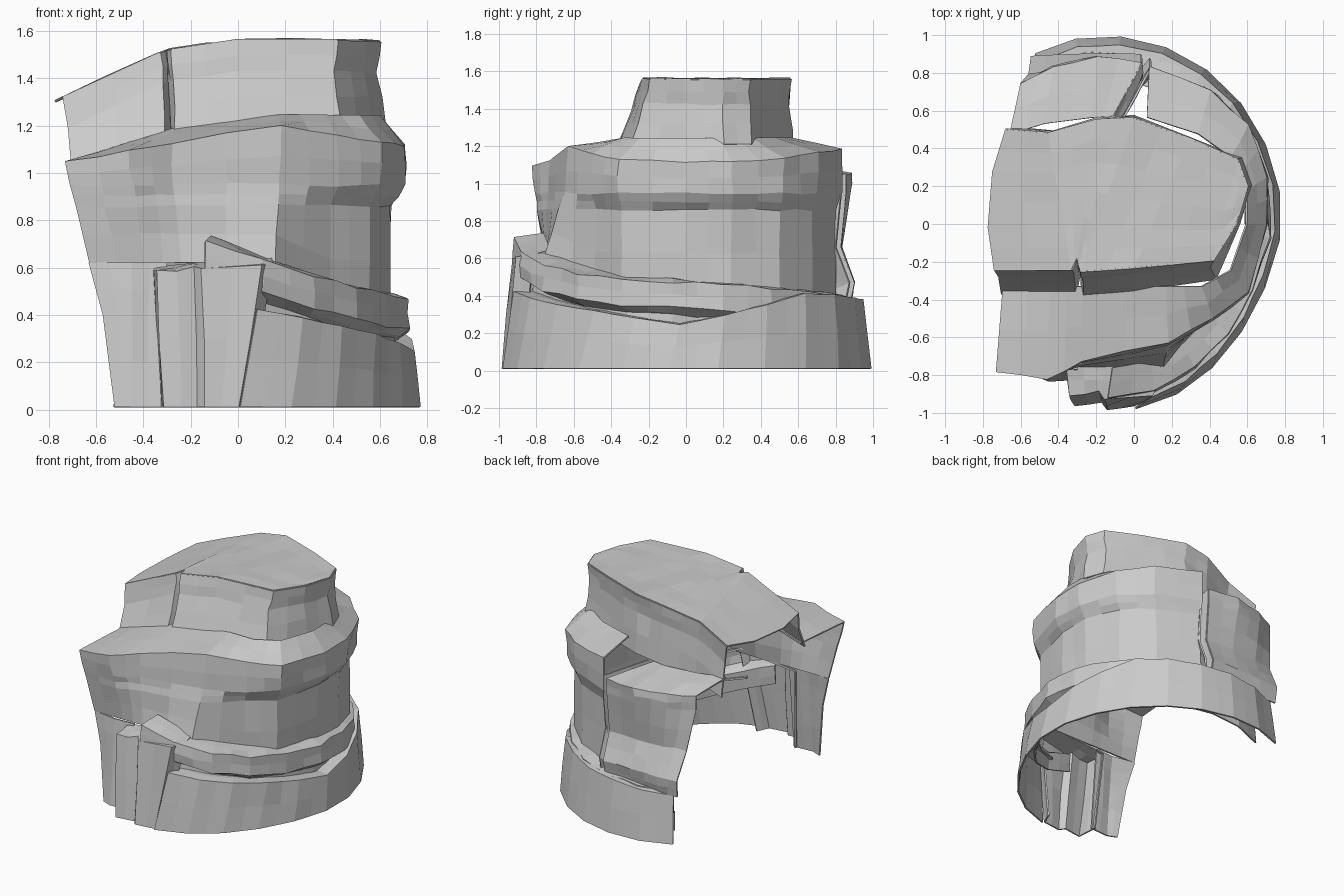
import bpy, bmesh, random
from math import sin, cos, radians
from mathutils import Vector

random.seed(4)
if "Cube" in bpy.data.objects:
    bpy.data.objects.remove(bpy.data.objects["Cube"], do_unlink=True)

stone = bpy.data.materials.new("pale grey stone")
stone.use_nodes = True
stone.diffuse_color = (0.6, 0.6, 0.6, 1)
stone.node_tree.nodes["Principled BSDF"].inputs["Base Color"].default_value = stone.diffuse_color


def moved(row, scale=1.0, dz=0.0):
    """Copy a row of points, scaled about the upright axis and raised."""
    return [(x * scale, y * scale, z + dz) for x, y, z in row]


def mix(a, b, t):
    return a + (b - a) * t


def sweep(start, end, count, scale, height):
    """Oval arc round the right side; height is a function of the angle."""
    row = []
    for i in range(count):
        angle = mix(start, end, i / (count - 1))
        a = radians(angle)
        flat = 0.06 * max(0, -sin(2 * a))
        row.append((((0.93 - flat) * cos(a) - 0.15) * scale, 0.99 * sin(a) * scale, height(angle)))
    return row


def loft(name, rows, rough=0.007, thick=0.012):
    """Thin rock sheet through rows of points, with slightly uneven facets."""
    bm = bmesh.new()
    grid = [[bm.verts.new(p) for p in row] for row in rows]
    for a, b in zip(grid, grid[1:]):
        for i in range(len(a) - 1):
            bm.faces.new((a[i], a[i + 1], b[i + 1], b[i]))
    bmesh.ops.subdivide_edges(bm, edges=bm.edges[:], cuts=1, use_grid_fill=True)
    for v in bm.verts:
        if not v.is_boundary:
            v.co += Vector([random.uniform(-rough, rough) for _ in range(3)])
    bmesh.ops.recalc_face_normals(bm, faces=bm.faces[:])
    mesh = bpy.data.meshes.new(name)
    bm.to_mesh(mesh)
    bm.free()
    mesh.materials.append(stone)
    obj = bpy.data.objects.new(name, mesh)
    bpy.context.collection.objects.link(obj)
    solid = obj.modifiers.new("thickness", "SOLIDIFY")
    solid.thickness = thick
    solid.offset = 0


# Base ring: sweeps from the front round the right side to the back
def rim_height(angle):
    if angle < 0:
        return 0.24 - 0.0024 * angle
    return min(0.24 + 0.004 * angle, 0.46 - 0.001 * angle)


base_foot = sweep(-80, 115, 14, 1, lambda angle: 0.01)
base_rim = sweep(-75, 115, 14, 0.96, rim_height)
loft("base_ring", [base_foot, base_rim, moved(base_rim, 0.86)], rough=0.004)


# Ledge band above the base ring, overhanging it at the front
def band_height(angle):
    return 0.47 + 0.19 * (angle / 80) ** 2 if angle < 0 else 0.47 - 0.0011 * angle


band_top = sweep(-90, 115, 13, 0.925, band_height)
band_low = moved(band_top, 1.01, -0.13)
loft("ledge_band", [moved(band_top, 0.83, 0.02), band_top, band_low,
                    moved(band_low, 0.91, -0.04), moved(band_low, 0.92, -0.17)])

# Upright folds at the front, leaning back and flaring to the right
fold_plan = [(-.32, -.8), (-.31, -.96), (-.17, -.94), (-.14, -.98), (0, -.96), (.04, -.87)]
fold_foot = [(x, y, 0.01) for x, y in fold_plan]
fold_top = [(x * 1.1 + (0.1 if x > -0.1 else 0), y * 0.94, 0.61 + 0.1 * x) for x, y in fold_plan]
fold_cap = [(x, -0.75, z + 0.02) for x, y, z in fold_top]
loft("front_folds", [fold_foot, fold_top, fold_cap])

# Lower left panel of the front, widening upwards
panel = []
for left, z in ((-.52, .01), (-.57, .4), (-.63, .62)):
    y = -0.8 + 0.09 * z
    panel.append([(left, y, z), (-0.45, y - 0.03, z), (-0.3, y - 0.02, z)])
loft("front_left_panel", panel)

# Main wall: one plan outline, pulled in by different amounts at each height
wall_plan = [(-.73, -.78), (-.46, -.82), (-.28, -.73), (.18, -.62), (.42, -.5), (.6, -.36),
             (.7, 0), (.7, .25), (.6, .52), (.4, .7), (.08, .83)]


def wall_row(front, side, height):
    row = []
    for x, y in wall_plan:
        if y < -0.55:
            row.append((x * (1 - 0.14 * front), mix(y, -0.75, front), height(x, y)))
        else:
            row.append((x * (1 - 0.09 * side), y * (1 - 0.04 * side), height(x, y)))
    return row


def ledge_height(x):
    return min(1.24, 1.27 + 0.3 * x)


neck = [(x * (0.95 if y < -0.55 else 0.85), max(y * 0.68, -0.33), ledge_height(x))
        for x, y in wall_plan]
loft("main_wall", [
    wall_row(1, 1, lambda x, y: 0.62 if y < -0.55 else 0.4),
    wall_row(0.45, 1, lambda x, y: 0.86),
    wall_row(0.2, 0, lambda x, y: 0.95),
    wall_row(0, 0, lambda x, y: 1.2 - 0.17 * abs(x - 0.18)),
    neck])

# Back block, bulging at its foot and split from the main wall by a crevice
block_plan = [(.04, .85), (-.2, .88), (-.43, .83), (-.6, .74)]
block = [[(x * 1.1 - 0.17 * (x > 0), y * 0.64, 1.1) for x, y in block_plan]]
for blend, depth, z in ((0, .8, 1.05), (0, .8, .95), (.7, .81, .66), (.9, .9, .47), (1, .87, .35)):
    block.append([(x * (1 - 0.1 * blend), mix(y, depth, blend), z) for x, y in block_plan])
loft("back_block", block)
lip = [row[0] for row in block]
loft("crevice", [lip, moved(lip, 0.88, -0.03), [(x + 0.05, y - 0.02, z) for x, y, z in lip]])


# Upper cap: wall with a cracked front, under a slab sloping down to the left
def cap_height(x):
    if x < -0.32:
        return 1.51 + 0.46 * (x + 0.32)
    return 1.56 + 0.15 * min(x, 0) - 0.03 * max(x - 0.4, 0)


edge = [(-.74, -.24), (-.33, -.24), (-.3, -.18), (-.28, -.25), (0, -.23), (.42, -.19), (.54, 0),
        (.6, .2), (.55, .34), (.3, .45), (0, .56), (-.2, .55), (-.45, .48), (-.68, .5)]
cap_edge = [(x, y, cap_height(x)) for x, y in edge]
cap_mid = [(x * 0.97, y * (1.15 if y < 0 else 0.98), z - 0.13) for x, y, z in cap_edge]
cap_foot = [(x * (1.03 if x > 0.3 else 0.95), y * (1.53 if y < 0 else 1.02),
             ledge_height(x) - (0.03 if y < 0.4 else 0.1)) for x, y in edge]
loft("cap_wall", [cap_edge, cap_mid, cap_foot])

# Slab top: strips running from the front edge to the back edge
slab = []
for front, back in zip(edge[:7], edge[:6:-1]):
    bulge = 0.06 if front[0] < -0.7 else 0
    points = [(mix(front[0], back[0], t) - bulge * 4 * t * (1 - t), mix(front[1], back[1], t))
              for t in (0, 0.3, 0.7, 1)]
    slab.append([(x, y, cap_height(x)) for x, y in points])
loft("cap_slab", slab, rough=0.005)
